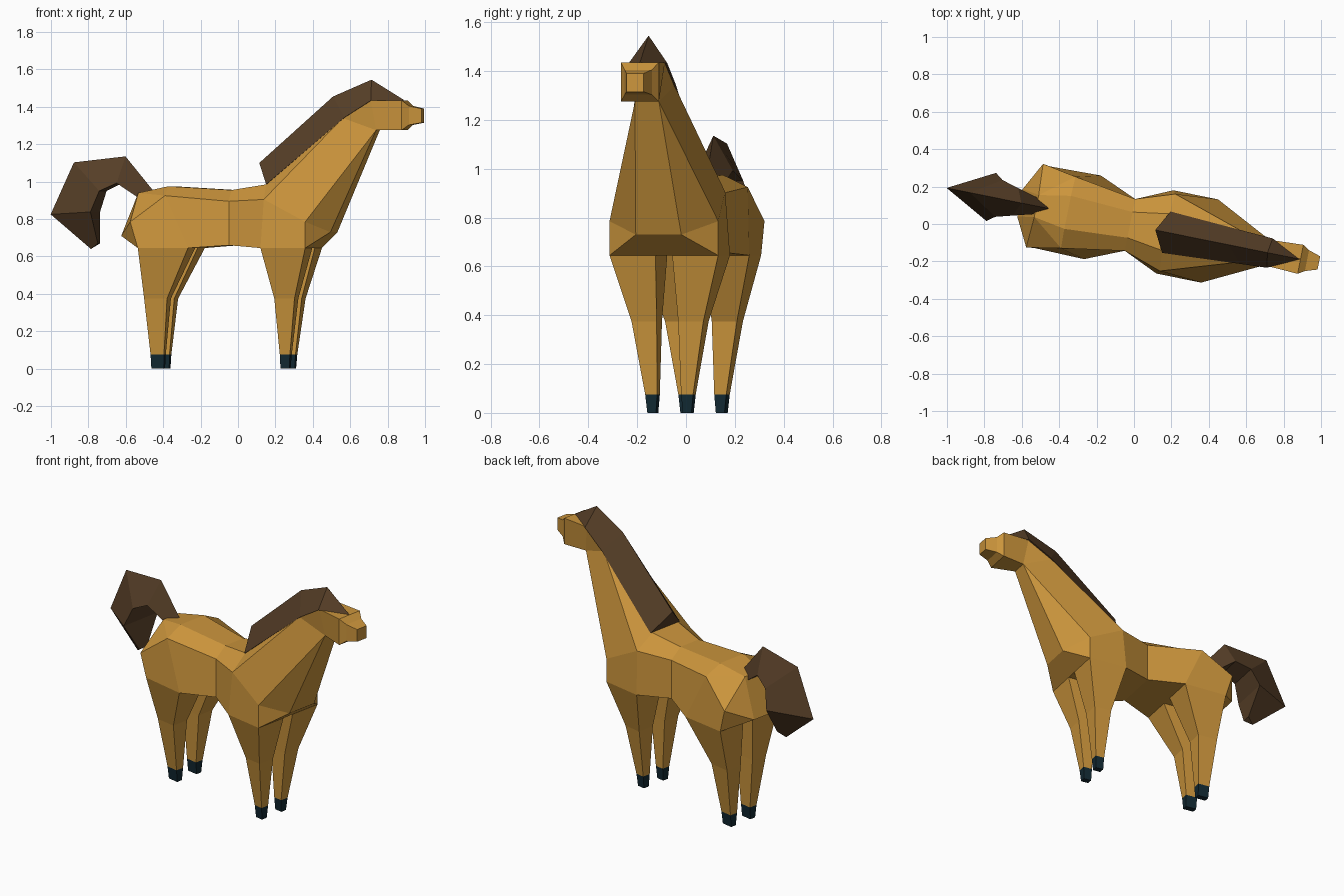
import bpy, bmesh, math
from mathutils import Matrix

if "Cube" in bpy.data.objects:
    bpy.data.objects.remove(bpy.data.objects["Cube"])

# The horse is symmetric about its own axis, then turned a little about z
TURN = Matrix.Rotation(-math.radians(11.4), 4, 'Z') @ Matrix.Translation((0, -0.009, 0))


def material(name, rgb):
    m = bpy.data.materials.new(name)
    m.diffuse_color = (*rgb, 1)
    m.use_nodes = True
    m.node_tree.nodes["Principled BSDF"].inputs["Base Color"].default_value = m.diffuse_color
    return m


TAN = material("tan coat", (0.60, 0.30, 0.045))
BROWN = material("dark brown hair", (0.092, 0.048, 0.020))
HOOF = material("dark hoof", (0.006, 0.022, 0.032))


def finish(bm, name, mat):
    bmesh.ops.recalc_face_normals(bm, faces=bm.faces[:])
    bm.transform(TURN)
    me = bpy.data.meshes.new(name)
    bm.to_mesh(me)
    bm.free()
    me.materials.append(mat)
    ob = bpy.data.objects.new(name, me)
    bpy.context.collection.objects.link(ob)
    return ob


def bridge(bm, a, b):
    n = len(a)
    for i in range(n):
        bm.faces.new((a[i], a[(i + 1) % n], b[(i + 1) % n], b[i]))


def loft(name, rings, mat):
    bm = bmesh.new()
    loops = [[bm.verts.new(p) for p in r] for r in rings]
    for a, b in zip(loops, loops[1:]):
        bridge(bm, a, b)
    bm.faces.new(loops[0])
    bm.faces.new(loops[-1])
    return finish(bm, name, mat)


def box_ring(u0, u1, v0, v1, z, s):
    return [(u0, s * v1, z), (u1, s * v1, z), (u1, s * v0, z), (u0, s * v0, z)]


# Half-body landmarks (along, sideways, up)
P = dict(
    # rump, hips and rear leg tops
    R=(-.62, .075, .71), A=(-.53, .06, .94), S=(-.54, .228, .785),
    O=(-.50, .222, .645), I=(-.49, .035, .645), H=(-.357, .195, .925),
    T=(-.36, .09, .975), P=(-.225, .228, .645), Q=(-.225, .035, .645),
    # waist
    W=(-.02, .07, .955), X=(-.02, .141, .895), Y=(-.02, .141, .66), Z=(-.02, .035, .66),
    # shoulders, chest and front leg tops
    F=(.175, .10, .985), G=(.185, .21, .905), K=(.17, .227, .645), L=(.17, .035, .645),
    M=(.414, .227, .785), N=(.414, .227, .645), J=(.414, .035, .645), C=(.525, .095, .73),
    # neck and head
    a=(.59, .08, 1.34), b=(.74, .07, 1.435), c=(.765, .05, 1.275),
    d=(.91, .079, 1.435), e=(.91, .079, 1.275), f=(.945, .057, 1.405),
    g=(.945, .057, 1.303), h=(1.01, .036, 1.39), i=(1.01, .036, 1.315))
SIDE = ("ATH AHS RAS RSO ROI HSOP HPYX THXW PQZY XYKG WXGF YZLK GKNM GMca FGa "
        "acb MCc MNC NJC bced degf fgih").split()
SPINE = "RATWFabdfhigecCJLZQI"      # strip crossing the middle, all the way round

LEGS = {  # top corners, knee box, ankle box, sole box
    "front": ("KNJL", (.23, .34, .045, .15, .375), (.25, .305, .05, .10, .075), (.252, .300, .056, .092, 0)),
    "rear": ("OPQI", (-.48, -.355, .045, .15, .375), (-.455, -.382, .05, .10, .075), (-.452, -.385, .056, .092, 0)),
}

# Body with head and legs
bm = bmesh.new()
V = {s: {k: bm.verts.new((p[0], s * p[1], p[2])) for k, p in P.items()} for s in (-1, 1)}
for s in (-1, 1):
    for word in SIDE:
        bm.faces.new([V[s][k] for k in word])
    for top, knee, ankle, sole in LEGS.values():
        loops = [[V[s][k] for k in top]]
        for r in (knee, ankle):
            loops.append([bm.verts.new(p) for p in box_ring(*r, s)])
            bridge(bm, loops[-2], loops[-1])
        bm.faces.new(loops[-1])
for k, n in zip(SPINE, SPINE[1:] + SPINE[0]):
    bm.faces.new((V[1][k], V[-1][k], V[-1][n], V[1][n]))
finish(bm, "body", TAN)

# Hooves
for end, (top, knee, ankle, sole) in LEGS.items():
    for s, side in ((-1, "right"), (1, "left")):
        loft(f"{end}_{side}_hoof", [box_ring(*ankle, s), box_ring(*sole, s)], HOOF)


# Hair: triangular sections with a ridge and two base corners
def tri(ridge, base, half):
    return [(ridge[0], 0, ridge[1]), (base[0], half, base[1]), (base[0], -half, base[1])]


loft("mane", [tri((.118, 1.10), (.178, .985), .113),
              tri((.52, 1.455), (.60, 1.343), .088),
              tri((.73, 1.545), (.742, 1.433), .08),
              tri((.905, 1.438), (.90, 1.43), .004)], BROWN)

loft("tail", [tri((-.455, .945), (-.535, .915), .045),
              tri((-.612, 1.135), (-.645, .992), .075),
              tri((-.893, 1.103), (-.735, .95), .10),
              tri((-1.02, .825), (-.777, .838), .131),
              tri((-.80, .64), (-.757, .67), .03)], BROWN)
